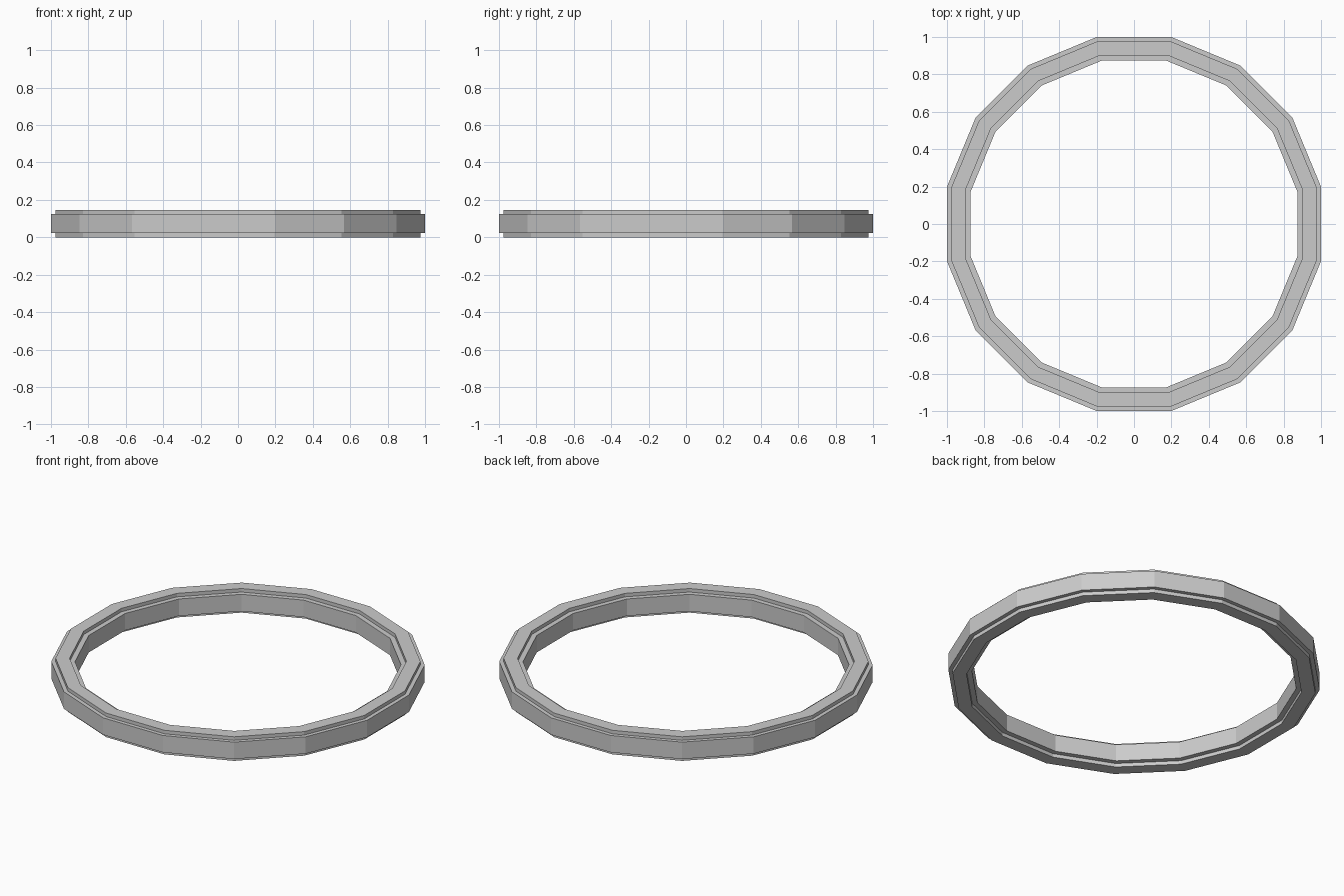
import bpy, bmesh, math

if "Cube" in bpy.data.objects:
    bpy.data.objects.remove(bpy.data.objects["Cube"])

SIDES = 16
# Stepped cross-section: (distance to flat, height)
PROFILE = [(1.0, 0.022), (1.0, 0.124), (0.977, 0.124), (0.977, 0.145),
           (0.902, 0.145), (0.902, 0.124), (0.873, 0.124), (0.873, 0.022),
           (0.902, 0.022), (0.902, 0.0), (0.977, 0.0), (0.977, 0.022)]


def lathe(name, profile, sides):
    bm = bmesh.new()
    rings = []
    for i in range(sides):
        a = 2 * math.pi * (i + 0.5) / sides
        k = 1 / math.cos(math.pi / sides)  # flat distance to corner radius
        rings.append([bm.verts.new((r * k * math.cos(a), r * k * math.sin(a), z))
                      for r, z in profile])
    n = len(profile)
    for i in range(sides):
        p, q = rings[i], rings[(i + 1) % sides]
        for j in range(n):
            m = (j + 1) % n
            bm.faces.new((p[j], q[j], q[m], p[m]))
    bmesh.ops.recalc_face_normals(bm, faces=bm.faces)
    mesh = bpy.data.meshes.new(name)
    bm.to_mesh(mesh)
    bm.free()
    obj = bpy.data.objects.new(name, mesh)
    bpy.context.collection.objects.link(obj)
    return obj


# Sixteen-sided ring with raised centre bands on top and bottom
lathe("stepped_ring", PROFILE, SIDES)
